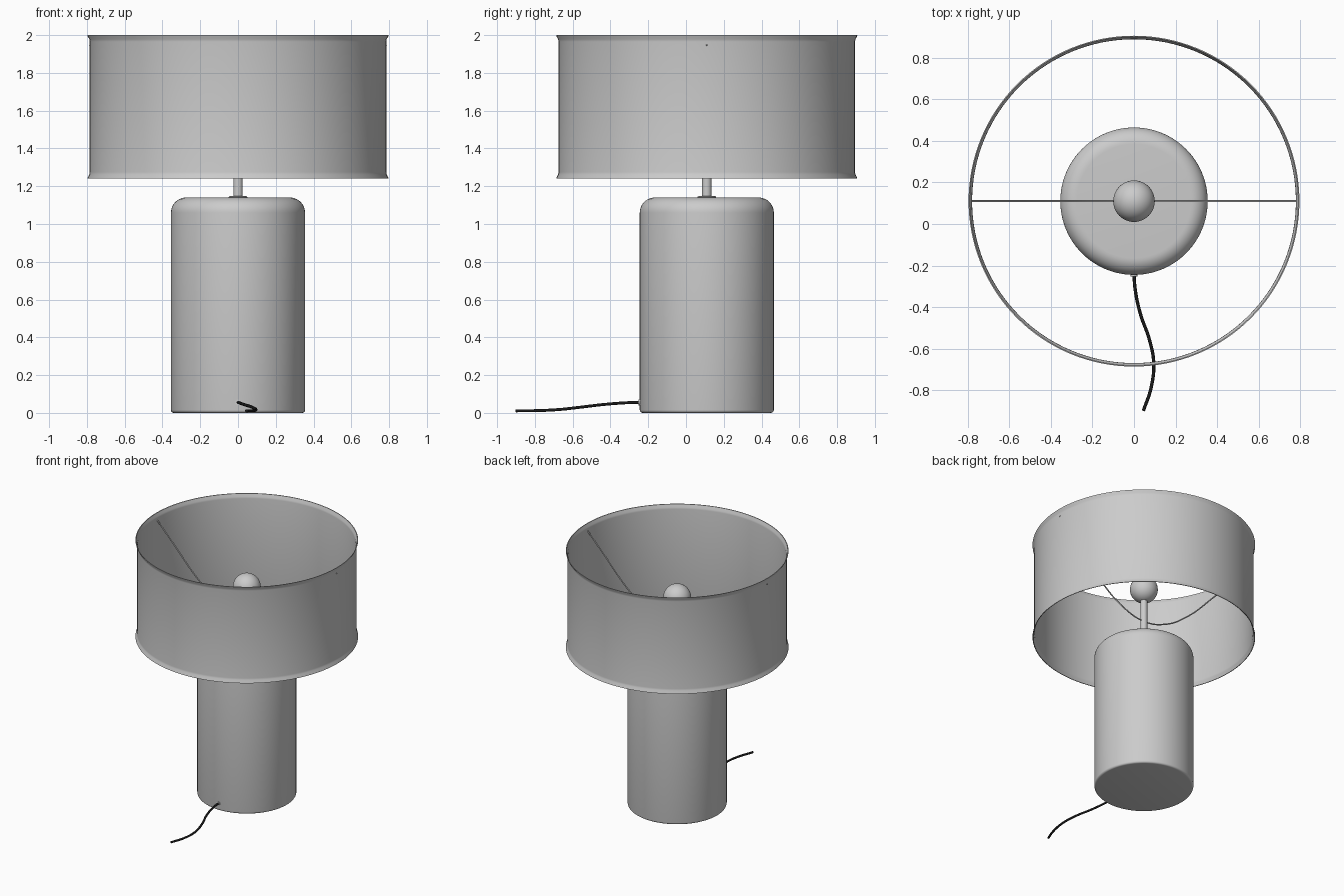
import bpy, bmesh, math
from mathutils import Vector

if "Cube" in bpy.data.objects:
    bpy.data.objects.remove(bpy.data.objects["Cube"])

CY = 0.11  # lamp axis offset in y; the cord trails towards the front


def lathe(name, profile, segs=96, closed=False):
    """Spin an (r, z) profile round the lamp axis."""
    bm = bmesh.new()
    vs = [bm.verts.new((r, 0, z)) for r, z in profile]
    edges = [bm.edges.new(p) for p in zip(vs, vs[1:])]
    if closed:
        edges.append(bm.edges.new((vs[-1], vs[0])))
    bmesh.ops.spin(bm, geom=vs + edges, cent=(0, 0, 0), axis=(0, 0, 1),
                   angle=2 * math.pi, steps=segs, use_duplicate=False)
    bmesh.ops.remove_doubles(bm, verts=bm.verts, dist=1e-4)
    bmesh.ops.recalc_face_normals(bm, faces=bm.faces)
    me = bpy.data.meshes.new(name)
    bm.to_mesh(me)
    bm.free()
    ob = bpy.data.objects.new(name, me)
    bpy.context.collection.objects.link(ob)
    ob.location.y = CY
    smooth(ob)
    return ob


def smooth(ob):
    bpy.ops.object.select_all(action='DESELECT')
    ob.select_set(True)
    bpy.context.view_layer.objects.active = ob
    bpy.ops.object.shade_smooth_by_angle(angle=math.radians(35))


def arc(r, z, rad, a0, a1, n=8):
    """Corner points of a rounded profile."""
    return [(r + rad * math.cos(math.radians(a0 + (a1 - a0) * i / n)),
             z + rad * math.sin(math.radians(a0 + (a1 - a0) * i / n))) for i in range(n + 1)]


def tube(name, points, radius):
    """Round wire through the given points."""
    cu = bpy.data.curves.new(name, 'CURVE')
    cu.dimensions = '3D'
    cu.bevel_depth = radius
    cu.bevel_resolution = 3
    cu.use_fill_caps = True
    cu.resolution_u = 10
    sp = cu.splines.new('BEZIER')
    sp.bezier_points.add(len(points) - 1)
    for bp, p in zip(sp.bezier_points, points):
        bp.co = p
        bp.handle_left_type = bp.handle_right_type = 'AUTO'
    ob = bpy.data.objects.new(name, cu)
    bpy.context.collection.objects.link(ob)
    return ob


# Cylindrical body with rounded shoulder and small foot bevel
lathe("base", [(0, 0)] + arc(0.34, 0.015, 0.015, -90, 0, 4)
      + arc(0.275, 1.06, 0.08, 0, 90, 10) + [(0, 1.14)])

# Collar and stem
lathe("collar", [(0, 1.135), (0.05, 1.135), (0.05, 1.143), (0.045, 1.147), (0, 1.147)], 48)
lathe("stem", [(0, 1.14), (0.025, 1.14), (0.025, 1.56), (0, 1.56)], 32)

# Round bulb
lathe("bulb", [(max(r, 0), z) for r, z in arc(0, 1.632, 0.1, -90, 90, 24)], 48)

# Open drum shade with flared lips, thin wall
outer = [(0.797, 1.24), (0.795, 1.248), (0.787, 1.262), (0.785, 1.275),
         (0.785, 1.965), (0.787, 1.978), (0.795, 1.992), (0.797, 2.0)]
inner = [(r - 0.005, z) for r, z in reversed(outer)]
lathe("shade", outer + inner, 128, closed=True)

# Wire support slung across the shade
half = [(0.785, 1.95), (0.67, 1.83), (0.4, 1.555), (0.2, 1.42)]
path = [(-x, CY, z) for x, z in half] + [(0, CY, 1.37)] + [(x, CY, z) for x, z in reversed(half)]
tube("shade_wire", path, 0.005)

# Power cord and its grommet
black = bpy.data.materials.new("black")
black.diffuse_color = (0.01, 0.01, 0.01, 1)
black.use_nodes = True
black.node_tree.nodes["Principled BSDF"].inputs["Base Color"].default_value = black.diffuse_color
cord = tube("cord", [(0, -0.235, 0.056), (0.005, -0.31, 0.054), (0.03, -0.43, 0.045),
                     (0.075, -0.56, 0.03), (0.095, -0.67, 0.018), (0.082, -0.79, 0.012),
                     (0.045, -0.9, 0.011)], 0.008)
cord.data.materials.append(black)
bpy.ops.mesh.primitive_cylinder_add(vertices=24, radius=0.016, depth=0.02,
                                    location=(0, -0.242, 0.056), rotation=(math.pi / 2, 0, 0))
grommet = bpy.context.object
grommet.name = "cord_grommet"
smooth(grommet)
